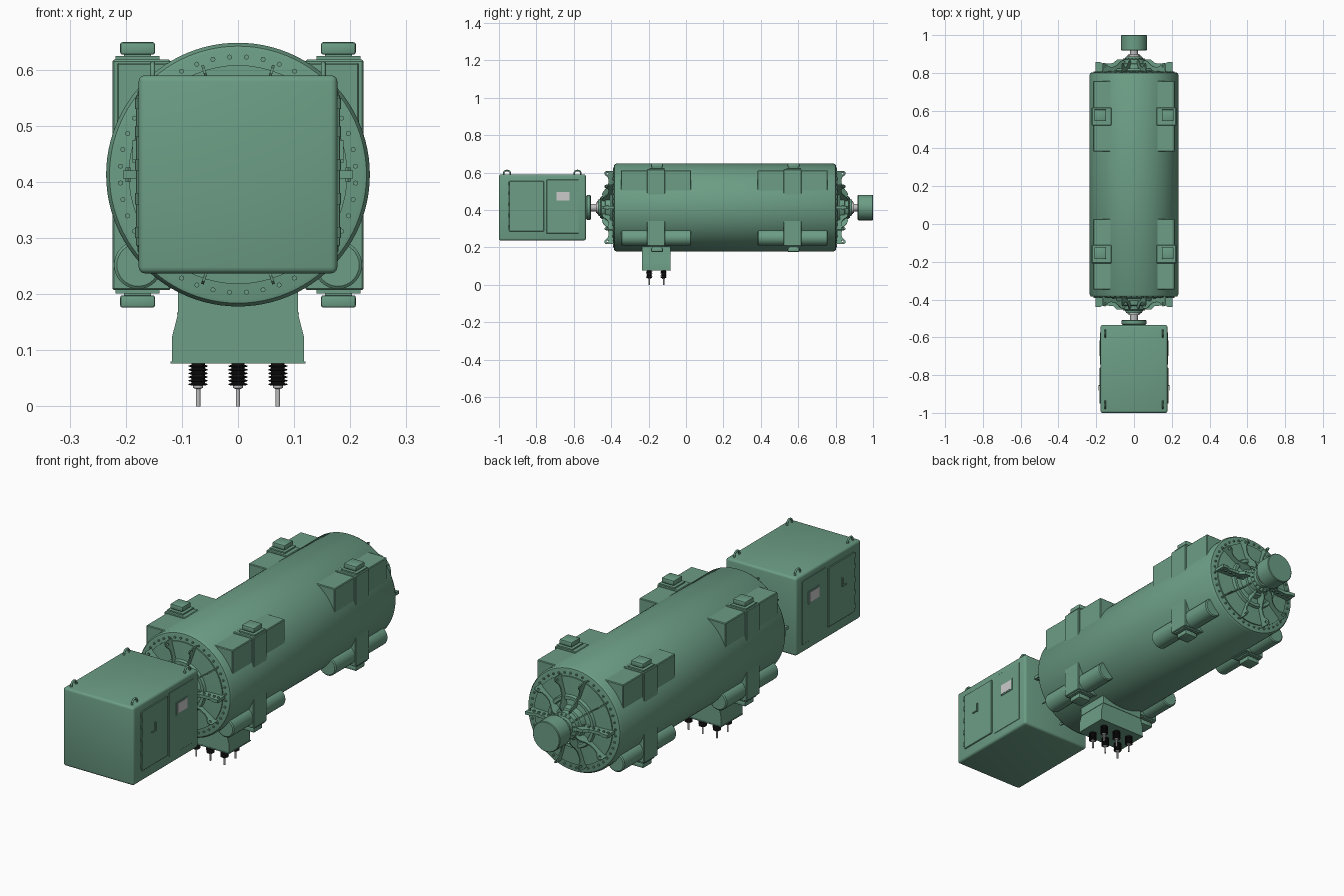
import bpy, bmesh, math
from mathutils import Matrix, Vector

if "Cube" in bpy.data.objects:
    bpy.data.objects.remove(bpy.data.objects["Cube"])

def mat(name, c):
    m = bpy.data.materials.new(name)
    m.diffuse_color = (*c, 1)
    m.use_nodes = True
    m.node_tree.nodes["Principled BSDF"].inputs["Base Color"].default_value = m.diffuse_color
    return m

GREEN = mat("machine green", (0.15, 0.34, 0.235))
STEEL = mat("bare steel", (0.52, 0.52, 0.52))
BLACK = mat("insulator black", (0.012, 0.012, 0.012))
PALE = mat("display grey", (0.60, 0.60, 0.60))
ZC = 0.413          # shaft height
Y0, Y1 = -0.385, 0.802  # casing ends

def finish(name, bm, m):
    bmesh.ops.recalc_face_normals(bm, faces=bm.faces)
    me = bpy.data.meshes.new(name)
    bm.to_mesh(me)
    bm.free()
    ob = bpy.data.objects.new(name, me)
    bpy.context.collection.objects.link(ob)
    me.materials.append(m)
    return ob

def box(name, x, y, z, m=GREEN, bevel=0.0, seg=2):
    bm = bmesh.new()
    size = [abs(a[1] - a[0]) for a in (x, y, z)]
    mid = [(a[1] + a[0]) / 2 for a in (x, y, z)]
    bmesh.ops.create_cube(bm, size=1, matrix=Matrix.Translation(mid) @ Matrix.Diagonal((*size, 1)))
    if bevel:
        bmesh.ops.bevel(bm, geom=bm.edges[:], offset=bevel, segments=seg, affect='EDGES', profile=0.5)
    return finish(name, bm, m)

def add_rod(bm, a, b, r, n=12):
    a, b = Vector(a), Vector(b)
    d = b - a
    M = Matrix.Translation((a + b) / 2) @ d.to_track_quat('Z', 'Y').to_matrix().to_4x4()
    bmesh.ops.create_cone(bm, cap_ends=True, segments=n, radius1=r, radius2=r, depth=d.length, matrix=M)

def rods(name, items, m=GREEN, n=12):
    bm = bmesh.new()
    for a, b, r in items:
        add_rod(bm, a, b, r, n)
    return finish(name, bm, m)

def lathe(name, prof, m=GREEN, origin=(0, 0, ZC), axis='Y', n=64):
    """prof = (radius, position along axis)"""
    bm = bmesh.new()
    o = Vector(origin)
    rings = []
    for r, h in prof:
        ring = []
        for i in range(n):
            t = 2 * math.pi * i / n
            c, s = r * math.cos(t), r * math.sin(t)
            ring.append(bm.verts.new(o + (Vector((c, h, s)) if axis == 'Y' else Vector((c, s, h)))))
        rings.append(ring)
    for p, q in zip(rings, rings[1:]):
        for i in range(n):
            bm.faces.new((p[i], p[(i + 1) % n], q[(i + 1) % n], q[i]))
    bm.faces.new(rings[0])
    bm.faces.new(rings[-1])
    return finish(name, bm, m)

def plate(name, loops, thick, matrix):
    """Flat outline with optional holes, given thickness"""
    cu = bpy.data.curves.new(name, 'CURVE')
    cu.dimensions = '2D'
    cu.fill_mode = 'BOTH'
    cu.extrude = thick / 2
    for pts in loops:
        sp = cu.splines.new('POLY')
        sp.points.add(len(pts) - 1)
        for p, c in zip(sp.points, pts):
            p.co = (c[0], c[1], 0, 1)
        sp.use_cyclic_u = True
    tmp = bpy.data.objects.new(name + "_curve", cu)
    me = bpy.data.meshes.new_from_object(tmp)
    bpy.data.objects.remove(tmp)
    me.transform(matrix)
    bm = bmesh.new()
    bm.from_mesh(me)
    bmesh.ops.remove_doubles(bm, verts=bm.verts, dist=1e-5)
    return finish(name, bm, GREEN)

# main casing with chamfered ends
lathe("casing", [(0.222, Y0), (0.229, Y0 + 0.002), (0.235, Y0 + 0.012), (0.235, Y1 - 0.012),
                 (0.229, Y1 - 0.002), (0.222, Y1)], n=96)

# end shields, bearings, ribs and split flanges on both ends
for s, y, end in ((-1, Y0, "front"), (1, Y1, "rear")):
    Y = lambda d: y + s * d
    lathe(end + "_shield", [(0.195, Y(-0.002)), (0.195, Y(0.005)), (0.118, Y(0.010)), (0.114, Y(0.022)),
                            (0.100, Y(0.022)), (0.096, Y(0.014)), (0.075, Y(0.018)), (0.070, Y(0.045)),
                            (0.062, Y(0.048)), (0.060, Y(0.068)), (0.045, Y(0.072)), (0.043, Y(0.086)),
                            (0.030, Y(0.086))])
    lathe(end + "_seal_ring", [(0.034, Y(0.08)), (0.034, Y(0.092)), (0.028, Y(0.092)), (0.028, Y(0.097)), (0.02, Y(0.097))], STEEL)
    ring = []
    for i in range(44):
        t = 2 * math.pi * (i + 0.5) / 44
        c, q = math.cos(t), math.sin(t)
        ring.append(((0.21 * c, Y(-0.002), ZC + 0.21 * q), (0.21 * c, Y(0.006), ZC + 0.21 * q), 0.0045))
    for i in range(16):
        t = 2 * math.pi * (i + 0.5) / 16
        c, q = math.cos(t), math.sin(t)
        ring.append(((0.053 * c, Y(0.06), ZC + 0.053 * q), (0.053 * c, Y(0.076), ZC + 0.053 * q), 0.003))
    rods(end + "_shield_bolts", ring, n=8)
    # curved radial ribs with a lifting hole
    out = [(0.06, 0.0), (0.06, 0.060), (0.075, 0.064), (0.09, 0.058), (0.105, 0.044), (0.125, 0.032),
           (0.15, 0.028), (0.17, 0.033), (0.18, 0.045), (0.19, 0.051), (0.2, 0.049), (0.205, 0.040), (0.205, 0.0)]
    hole = [(0.19 + 0.006 * math.cos(k * math.pi / 6), 0.035 + 0.006 * math.sin(k * math.pi / 6)) for k in range(12)]
    loops = [[(a, s * b) for a, b in pts] for pts in (out, hole)]
    for k in range(10):
        if k % 5:
            M = Matrix.Translation((0, y, ZC)) @ Matrix.Rotation(-k * math.pi / 5, 4, 'Y')
            plate(f"{end}_rib_{k}", loops, 0.005, M)
    # horizontal split flange with studs
    studs = []
    for sx in (-1, 1):
        prof = [(0.05, 0), (0.05, 0.068), (0.09, 0.068), (0.11, 0.05), (0.16, 0.045), (0.18, 0.055), (0.205, 0.055), (0.205, 0)]
        plate(f"{end}_split_flange_{'left' if sx < 0 else 'right'}", [[(sx * a, s * b) for a, b in prof]], 0.014,
              Matrix.Translation((0, y, ZC)))
        for x in (0.075, 0.10, 0.125, 0.15, 0.175, 0.196):
            studs.append(((sx * x, Y(0.035), ZC - 0.013), (sx * x, Y(0.035), ZC + 0.013), 0.0055))
    rods(end + "_flange_studs", studs, n=6)

# shaft and couplings
lathe("shaft", [(0.02, -0.53), (0.02, 0.93)], STEEL, n=32)
lathe("exciter_coupling", [(0.05, -0.54), (0.066, -0.53), (0.066, -0.512), (0.06, -0.508), (0.03, -0.508)], n=48)
lathe("drive_coupling", [(0.03, 0.918), (0.064, 0.918), (0.068, 0.922), (0.068, 0.997), (0.065, 1.0)], n=48)

# gas coolers: upper boxes, lower drums, middle headers with caps
for yc, tag in ((-0.16, "front"), (0.57, "rear")):
    for sx, side in ((-1, "left"), (1, "right")):
        n = f"{tag}_{side}"
        box(n + "_upper_cooler", (sx * 0.10, sx * 0.216), (yc - 0.187, yc + 0.187), (0.47, 0.612), bevel=0.003, seg=1)
        box(n + "_header", (sx * 0.12, sx * 0.224), (yc - 0.048, yc + 0.048), (0.207, 0.618), bevel=0.003, seg=1)
        lathe(n + "_lower_drum", [(0.038, yc - 0.187), (0.043, yc - 0.183), (0.043, yc + 0.183), (0.038, yc + 0.187)],
              origin=(sx * 0.178, 0, 0.252), n=32)
        for d, e, lvl in ((1, 0.615, "top"), (-1, 0.21, "bottom")):
            c = sx * 0.179
            for part, w, a, b, bv in (("plate", 0.039, 0, 0.009, 0), ("neck", 0.024, 0.005, 0.014, 0), ("cap", 0.031, 0.012, 0.034, 0.004)):
                box(f"{n}_{lvl}_{part}", (c - w, c + w), (yc + 0.005 - w, yc + 0.005 + w), (e + d * a, e + d * b), bevel=bv)

# terminal box with flared skirt
outline = [(-0.107, 0.28), (-0.107, 0.165), (-0.118, 0.122), (-0.118, 0.078), (0.118, 0.078), (0.118, 0.122), (0.107, 0.165), (0.107, 0.28)]
plate("terminal_box", [outline], 0.152, Matrix.Translation((0, -0.158, 0)) @ Matrix.Rotation(math.pi / 2, 4, 'X'))
box("terminal_seam", (-0.109, 0.109), (-0.236, -0.080), (0.164, 0.167))
box("terminal_base_rim", (-0.120, 0.120), (-0.236, -0.080), (0.076, 0.080))

# six ribbed bushings with conductor pins
ribs = [(0.012, 0.080)]
for i in range(6):
    z = 0.074 - i * 0.0065
    ribs += [(0.012, z), (0.017, z - 0.0015), (0.017, z - 0.003), (0.012, z - 0.0045)]
for x in (-0.071, 0, 0.071):
    for y in (-0.197, -0.12):
        lathe(f"bushing_{x}_{y}", ribs, BLACK, (x, y, 0), 'Z', 20)
        lathe(f"conductor_pin_{x}_{y}", [(0.009, 0.040), (0.009, 0.033), (0.004, 0.031), (0.004, 0)], STEEL, (x, y, 0), 'Z', 16)

# exciter cabinet
box("cabinet", (-0.177, 0.177), (-1.0, -0.535), (0.237, 0.59), bevel=0.011, seg=3)
for sx, side in ((-1, "left"), (1, "right")):
    X = lambda a, b: (sx * a, sx * b)
    box(side + "_main_door", X(0.17, 0.182), (-0.945, -0.76), (0.285, 0.555), bevel=0.002, seg=1)
    box(side + "_second_door", X(0.17, 0.179), (-0.745, -0.575), (0.275, 0.562), bevel=0.001, seg=1)
    box(side + "_window_frame", X(0.17, 0.182), (-0.698, -0.618), (0.444, 0.501))
    box(side + "_window", X(0.18, 0.183), (-0.692, -0.624), (0.450, 0.495), PALE)
    box(side + "_handle", X(0.18, 0.188), (-0.858, -0.852), (0.435, 0.475))
    box(side + "_handle_lever", X(0.184, 0.188), (-0.882, -0.852), (0.435, 0.441))
    rods(side + "_hinges", [((sx * 0.18, -0.948, z), (sx * 0.18, -0.948, z + 0.02), 0.004)
                            for z in (0.30, 0.36, 0.42, 0.48, 0.53)], n=8)
    # lifting eyes on the roof
    for y in (-0.957, -0.58):
        cu = bpy.data.curves.new("lifting_eye", 'CURVE')
        cu.dimensions = '3D'
        cu.bevel_depth = 0.0045
        cu.bevel_resolution = 2
        sp = cu.splines.new('POLY')
        pts = [(-0.018, 0.585)] + [(-0.018 * math.cos(k * math.pi / 8), 0.594 + 0.017 * math.sin(k * math.pi / 8)) for k in range(9)] + [(0.018, 0.585)]
        sp.points.add(len(pts) - 1)
        for p, (a, z) in zip(sp.points, pts):
            p.co = (sx * 0.152, y + a, z, 1)
        ob = bpy.data.objects.new(f"{side}_lifting_eye", cu)
        cu.materials.append(GREEN)
        bpy.context.collection.objects.link(ob)

# smooth round parts, keep edges sharp
bpy.ops.object.select_all(action='DESELECT')
for ob in bpy.context.scene.objects:
    if ob.type == 'MESH':
        ob.select_set(True)
        bpy.context.view_layer.objects.active = ob
bpy.ops.object.shade_smooth_by_angle(angle=math.radians(35))
